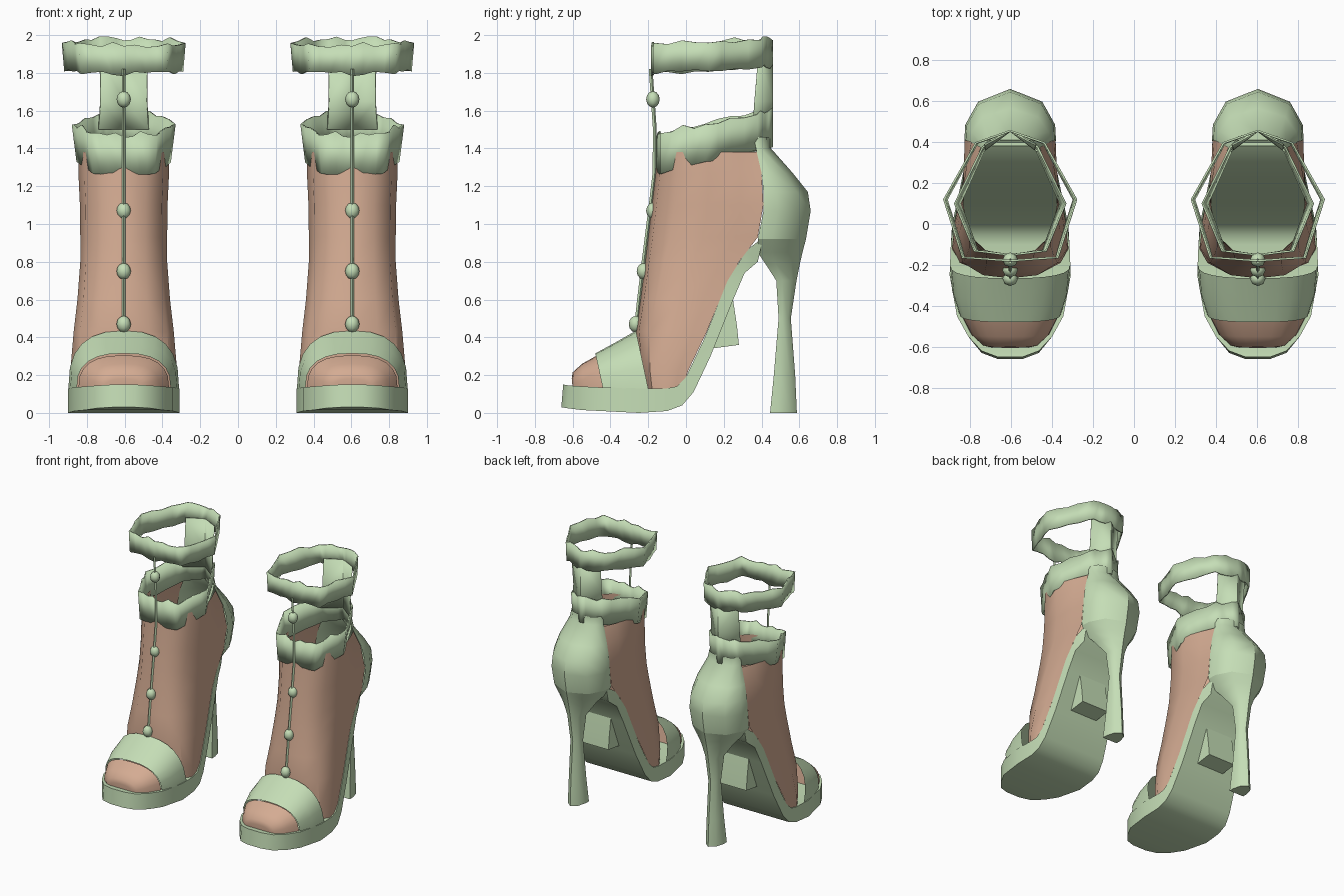
import bpy, bmesh, math, random
from mathutils import Vector

random.seed(4)
CX = 0.605  # centre line of the left shoe; the right one is mirrored

cube = bpy.data.objects.get("Cube")
if cube:
    bpy.data.objects.remove(cube, do_unlink=True)


def material(name, rgb):
    m = bpy.data.materials.new(name)
    m.use_nodes = True
    m.diffuse_color = (*rgb, 1)
    m.node_tree.nodes["Principled BSDF"].inputs["Base Color"].default_value = (*rgb, 1)
    return m


GREEN = material("sage_green", (0.56, 0.73, 0.47))
SKIN = material("warm_tan", (0.66, 0.41, 0.29))


def finish(name, bm, mat, angle=40, thick=0):
    """Turn a bmesh into a mirrored, shaded object."""
    bmesh.ops.recalc_face_normals(bm, faces=bm.faces)
    me = bpy.data.meshes.new(name)
    bm.to_mesh(me)
    bm.free()
    me.materials.append(mat)
    ob = bpy.data.objects.new(name, me)
    bpy.context.collection.objects.link(ob)
    bpy.ops.object.select_all(action="DESELECT")
    ob.select_set(True)
    bpy.context.view_layer.objects.active = ob
    bpy.ops.object.shade_smooth_by_angle(angle=math.radians(angle))
    if thick:
        ob.modifiers.new("thickness", "SOLIDIFY").thickness = thick
    ob.modifiers.new("pair", "MIRROR").use_mirror_merge = False
    return ob


def loft(name, rings, mat, closed=False, caps=False, angle=40, thick=0):
    """Skin a list of rings; x is measured from the shoe's centre line."""
    bm = bmesh.new()
    rows = [[bm.verts.new((CX + x, y, z)) for x, y, z in r] for r in rings]
    n = len(rows[0])
    for a, b in zip(rows, rows[1:]):
        for i in range(n if closed else n - 1):
            j = (i + 1) % n
            bm.faces.new((a[i], a[j], b[j], b[i]))
    if caps:
        bm.faces.new(rows[0])
        bm.faces.new(rows[-1])
    return finish(name, bm, mat, angle, thick)


def both_sides(half):
    """Half section starting on the centre line -> full section."""
    return [(-p[0], *p[1:]) for p in reversed(half)] + half[1:]


# Foot and ankle: level sections (z, front y, back y, half width, back half width)
def foot_ring(z, yf, yb, hw, bw):
    half = [(0, 0), (0.5 * hw, 0.04), (0.87 * hw, 0.2), (hw, 0.5),
            (0.45 * hw + 0.55 * bw, 0.8), (bw, 1)]
    return both_sides([(x, yf + t * (yb - yf), z) for x, t in half])


FOOT = [(0.13, -0.22, -0.02, 0.285, 0.27), (0.22, -0.24, 0.01, 0.283, 0.27),
        (0.43, -0.265, 0.11, 0.265, 0.25), (0.6, -0.24, 0.18, 0.245, 0.235),
        (0.8, -0.215, 0.28, 0.23, 0.22), (0.93, -0.2, 0.38, 0.23, 0.215),
        (1.1, -0.18, 0.41, 0.232, 0.222), (1.27, -0.16, 0.4, 0.24, 0.19),
        (1.38, -0.15, 0.38, 0.24, 0.14)]
loft("foot", [foot_ring(*r) for r in FOOT], SKIN)


# Toes and the band over them: arched sections (base y, top y, top z, half width)
def arch_ring(yb, yt, zt, hw):
    ring = []
    for i in range(13):
        c, s = math.cos(math.pi * i / 12), max(math.sin(math.pi * i / 12), 0)
        h = s ** 0.75
        ring.append((math.copysign(abs(c) ** 0.8, c) * hw,
                     yb + (yt - yb) * h, 0.13 + (zt - 0.13) * h))
    return ring


TOES = [(-0.6, -0.605, 0.18, 0.1), (-0.59, -0.6, 0.215, 0.135),
        (-0.54, -0.55, 0.26, 0.19), (-0.44, -0.47, 0.305, 0.24)]
BAND = [(-0.44, -0.48, 0.315, 0.248), (-0.33, -0.37, 0.375, 0.283), (-0.2, -0.265, 0.435, 0.293)]
loft("toes", [arch_ring(*r) for r in TOES], SKIN, closed=True, caps=True)
loft("toe_band", [arch_ring(*r) for r in BAND], GREEN)

# Platform sole and shank: (top y, top z, bottom y, bottom z, half width)
SOLE = [(-0.65, 0.15, -0.66, 0.03, 0.06), (-0.62, 0.145, -0.63, 0.025, 0.14),
        (-0.55, 0.14, -0.55, 0.015, 0.205), (-0.45, 0.135, -0.45, 0.01, 0.26),
        (-0.25, 0.13, -0.25, 0, 0.296), (-0.1, 0.13, -0.1, 0.01, 0.29),
        (-0.05, 0.14, -0.02, 0.04, 0.285), (0, 0.19, 0.04, 0.11, 0.275),
        (0.1, 0.4, 0.13, 0.3, 0.255), (0.22, 0.7, 0.25, 0.6, 0.23),
        (0.32, 0.86, 0.31, 0.74, 0.215), (0.41, 0.93, 0.38, 0.8, 0.19)]
loft("sole", [[(-w, yt, zt), (w, yt, zt), (w, yb, zb), (-w, yb, zb)]
              for yt, zt, yb, zb, w in SOLE], GREEN, closed=True, caps=True)

# Folded brace under the shank
loft("shank_brace", [[(x, 0.13, 0.34), (x, 0.28, 0.36), (x, 0.27, 0.46), (x, 0.24, 0.66)]
                     for x in (-0.12, 0.12)], GREEN, closed=True, caps=True)


# Heel cup: level sections (z, front y, back y, half width)
def heel_half(z, yf, yb, hw):
    half = [(0, 1), (0.7, 0.75), (0.98, 0.3), (1, 0)]
    return both_sides([(x * hw, yf + t * (yb - yf), z) for x, t in half])


CUP = [(0.92, 0.38, 0.635, 0.213), (1.07, 0.41, 0.66, 0.224), (1.17, 0.41, 0.645, 0.217),
       (1.27, 0.4, 0.565, 0.192), (1.4, 0.37, 0.45, 0.14), (1.46, 0.36, 0.45, 0.13)]
loft("heel_cup", [heel_half(*r) for r in CUP], GREEN)

# Tall heel, flaring into the cup
STEM = [(0, 0.445, 0.587, 0.065), (0.2, 0.465, 0.578, 0.055), (0.5, 0.49, 0.555, 0.045),
        (0.7, 0.478, 0.585, 0.065), (0.79, 0.42, 0.603, 0.115), (0.85, 0.38, 0.617, 0.165),
        (0.92, 0.38, 0.635, 0.213)]
loft("tall_heel", [heel_half(*r) for r in STEM], GREEN, closed=True, caps=True)


# Ankle cuff and upper band: faceted loops with ragged hems
def loop(half, steps=4):
    pts = both_sides(half)[:-1]
    out = []
    for a, b in zip(pts, pts[1:] + pts[:1]):
        out += [Vector(a).lerp(Vector(b), k / steps) for k in range(steps)]
    return out


def hem(plan, z_front, z_back, rag):
    return [(p.x, p.y, z_front + (z_back - z_front) * (p.y + 0.17) / 0.63
             + random.uniform(-rag, rag)) for p in plan]


def cuff_plan(w):
    return loop([(0, -0.157), (0.65 * w, -0.135), (w, 0.1), (0.5 * w, 0.38), (0, 0.46)])


loft("ankle_cuff", [hem(cuff_plan(0.25), 1.26, 1.41, 0.006),
                    hem(cuff_plan(0.275), 1.475, 1.6, 0.018)],
     GREEN, closed=True, angle=25, thick=0.01)


def band_plan(w):
    return loop([(0, -0.185), (0.72 * w, -0.168), (w, 0.12), (0.52 * w, 0.4), (0, 0.46)])


loft("upper_band", [hem(band_plan(0.315), 1.795, 1.835, 0.012),
                    hem(band_plan(0.328), 1.95, 1.985, 0.014)],
     GREEN, closed=True, angle=25, thick=0.01)

# Back strap joining cuff and band
loft("back_strap", [both_sides([(0, 0.46, z), (w, y, z)])
                    for z, w, y in ((1.5, 0.135, 0.36), (1.65, 0.125, 0.37), (1.88, 0.128, 0.39))],
     GREEN, thick=0.01)

# Front cord following the instep
CORD = [(-0.265, 0.43), (-0.247, 0.6), (-0.223, 0.8), (-0.185, 1.1),
        (-0.165, 1.27), (-0.163, 1.5), (-0.185, 1.82)]
loft("front_cord", [[(-0.009, y, z), (0, y - 0.012, z), (0.009, y, z), (0, y + 0.008, z)]
                    for y, z in CORD], GREEN, closed=True, caps=True)

# Beads on the cord
bm = bmesh.new()
for y, z in ((-0.267, 0.47), (-0.225, 0.75), (-0.175, 1.07), (-0.175, 1.66)):
    made = bmesh.ops.create_uvsphere(bm, u_segments=8, v_segments=6, radius=0.038)
    for v in made["verts"]:
        v.co = Vector((CX + v.co.x, y + v.co.y * 0.95, z + v.co.z * 1.15))
finish("cord_beads", bm, GREEN, angle=60)
